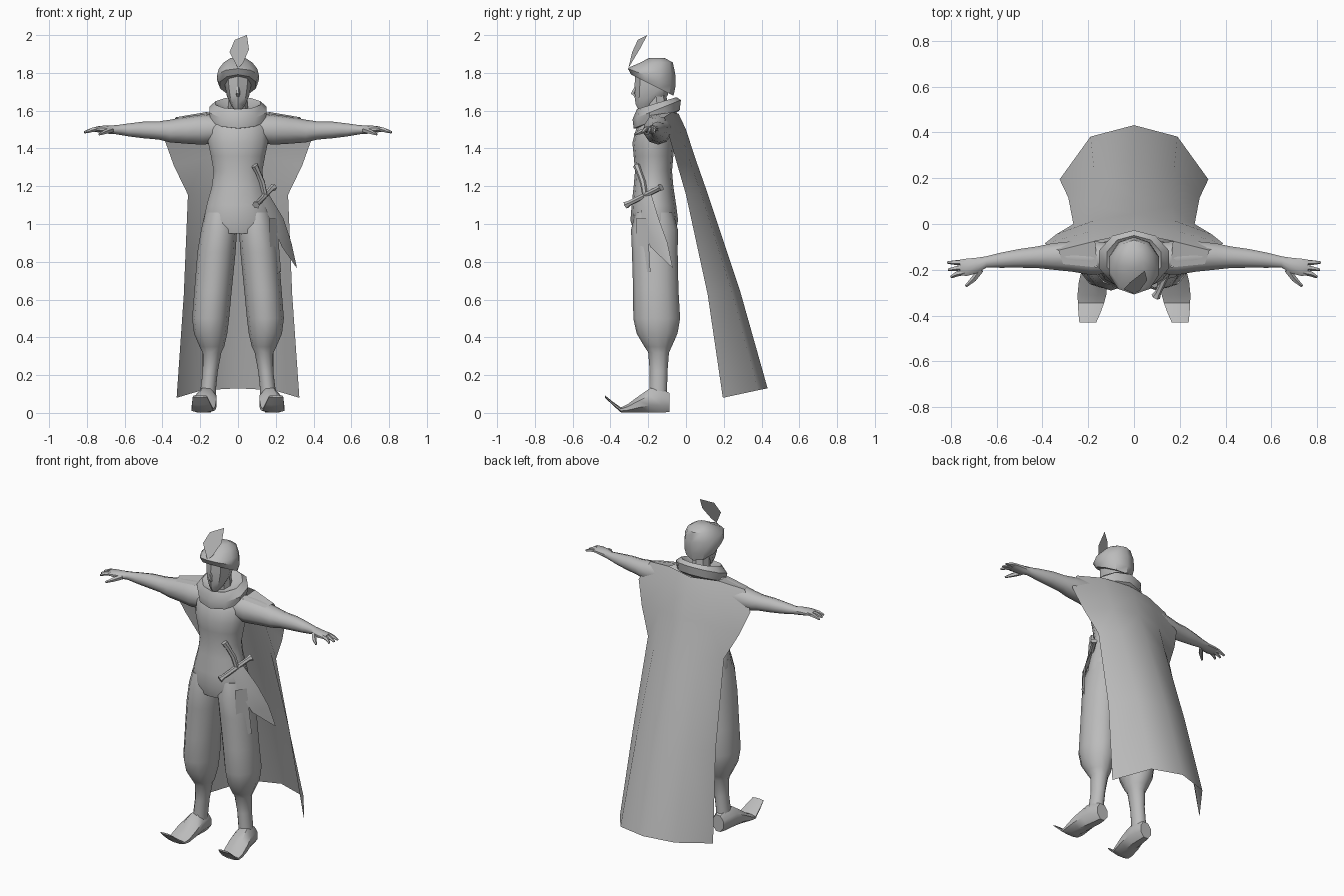
import bpy, bmesh, math
from mathutils import Vector

grey = bpy.data.materials.new("grey")
grey.diffuse_color = (0.5, 0.5, 0.5, 1)


def make(name, verts, faces, mirror=False, angle=40):
    """Build a mesh object, smooth except at sharp edges, optionally mirrored in x."""
    me = bpy.data.meshes.new(name)
    me.from_pydata([tuple(v) for v in verts], [], faces)
    bm = bmesh.new()
    bm.from_mesh(me)
    bmesh.ops.recalc_face_normals(bm, faces=bm.faces)
    bm.to_mesh(me)
    bm.free()
    me.polygons.foreach_set("use_smooth", [True] * len(me.polygons))
    me.set_sharp_from_angle(angle=math.radians(angle))
    me.materials.append(grey)
    ob = bpy.data.objects.new(name, me)
    bpy.context.collection.objects.link(ob)
    if mirror:
        ob.modifiers.new("mirror", "MIRROR").use_axis[0] = True
    return ob


def skin(name, rings, mirror=False, angle=40):
    """Skin closed rings of equal length and cap both ends."""
    n = len(rings[0])
    verts = [v for r in rings for v in r]
    faces = [(i * n + j, i * n + (j + 1) % n, (i + 1) * n + (j + 1) % n, (i + 1) * n + j)
             for i in range(len(rings) - 1) for j in range(n)]
    faces += [tuple(range(n)), tuple(range(len(verts) - n, len(verts)))]
    return make(name, verts, faces, mirror, angle)


def loft(name, axis, data, n=12, mirror=False, angle=40, half=False):
    """Elliptic rings (position, centre a, centre b, radius a, radius b, slope)."""
    rings = []
    for p, ca, cb, ra, rb, *slope in data:
        ring = []
        for j in range(n):
            t = 2 * math.pi * (j + (0.5 if half else 0)) / n + math.pi / 2
            a, b = ca + ra * math.cos(t), cb + rb * math.sin(t)
            s = p + (slope[0] * (b - cb) if slope else 0)
            ring.append({"x": (s, a, b), "y": (a, s, b), "z": (a, b, s)}[axis])
        rings.append(ring)
    return skin(name, rings, mirror, angle)


def tube(name, points, radii, n=6, mirror=False):
    """Tapered tube along a path."""
    pts = [Vector(p) for p in points]
    rings = []
    for i, p in enumerate(pts):
        d = pts[min(i + 1, len(pts) - 1)] - pts[max(i - 1, 0)]
        u = d.cross(Vector((0.3, -0.8, 0.1))).normalized()
        v = d.cross(u).normalized()
        rings.append([p + radii[i] * (u * math.cos(k * math.tau / n) + v * math.sin(k * math.tau / n))
                      for k in range(n)])
    return skin(name, rings, mirror)


# Torso
loft("torso", "z", [
    (0.95, 0, -0.165, 0.17, 0.11), (1.02, 0, -0.168, 0.187, 0.126),
    (1.10, 0, -0.170, 0.170, 0.118), (1.20, 0, -0.172, 0.142, 0.105),
    (1.28, 0, -0.172, 0.132, 0.098), (1.36, 0, -0.172, 0.147, 0.105),
    (1.43, 0, -0.172, 0.162, 0.112), (1.50, 0, -0.160, 0.165, 0.105),
    (1.56, 0, -0.145, 0.150, 0.085), (1.59, 0, -0.140, 0.09, 0.06)], 14)

# Baggy trouser legs narrowing to bare shins
loft("leg", "z", [
    (1.06, 0.095, -0.168, 0.08, 0.10), (0.97, 0.100, -0.167, 0.095, 0.124),
    (0.85, 0.114, -0.165, 0.101, 0.121), (0.65, 0.132, -0.160, 0.099, 0.120),
    (0.50, 0.145, -0.155, 0.098, 0.124), (0.42, 0.145, -0.153, 0.088, 0.108),
    (0.35, 0.138, -0.148, 0.065, 0.072), (0.32, 0.138, -0.145, 0.050, 0.055),
    (0.22, 0.147, -0.145, 0.040, 0.047), (0.13, 0.157, -0.147, 0.041, 0.047),
    (0.05, 0.160, -0.147, 0.040, 0.047)], 12, True)

# Curled pointed shoes
loft("shoe", "y", [
    (-0.088, 0.162, 0.055, 0.040, 0.055), (-0.13, 0.165, 0.065, 0.053, 0.068),
    (-0.19, 0.170, 0.067, 0.060, 0.069), (-0.25, 0.178, 0.046, 0.068, 0.047),
    (-0.31, 0.184, 0.023, 0.068, 0.024), (-0.345, 0.188, 0.016, 0.062, 0.014),
    (-0.39, 0.195, 0.052, 0.052, 0.010), (-0.43, 0.202, 0.088, 0.040, 0.006)], 8, True, 40, True)

# Arms with hands
loft("arm", "x", [
    (0.10, -0.150, 1.505, 0.070, 0.075), (0.19, -0.148, 1.500, 0.078, 0.080),
    (0.27, -0.142, 1.497, 0.070, 0.072), (0.36, -0.142, 1.492, 0.060, 0.060),
    (0.42, -0.145, 1.495, 0.050, 0.048), (0.50, -0.150, 1.498, 0.043, 0.044),
    (0.58, -0.158, 1.498, 0.035, 0.034), (0.645, -0.166, 1.499, 0.026, 0.024),
    (0.69, -0.182, 1.500, 0.036, 0.022), (0.735, -0.190, 1.502, 0.040, 0.017),
    (0.76, -0.188, 1.500, 0.034, 0.013)], 10, True)
for i, (y, tip) in enumerate([(-0.168, 0.815), (-0.188, 0.812), (-0.208, 0.80)]):
    tube(f"finger_{i + 1}", [(0.735, y, 1.503), (0.775, y - 0.005 * i, 1.498), (tip, y - 0.012 * i, 1.485)],
         [0.013, 0.012, 0.006], 5, True)
tube("thumb", [(0.67, -0.20, 1.497), (0.70, -0.24, 1.488), (0.735, -0.272, 1.474)],
     [0.015, 0.013, 0.006], 5, True)

# Neck, head and nose
loft("neck", "z", [(1.54, 0, -0.145, 0.055, 0.055), (1.70, 0, -0.16, 0.05, 0.055)], 8)
loft("head", "z", [
    (1.605, 0, -0.228, 0.020, 0.024), (1.635, 0, -0.205, 0.040, 0.062),
    (1.68, 0, -0.185, 0.060, 0.088), (1.74, 0, -0.178, 0.070, 0.094),
    (1.80, 0, -0.178, 0.070, 0.090)], 8)
tube("nose", [(0, -0.262, 1.735), (0, -0.28, 1.69), (0, -0.262, 1.675)], [0.006, 0.012, 0.008], 4)

# Puffy turban, tilted up at the front
loft("turban", "z", [
    (1.735, 0, -0.172, 0.075, 0.085, -0.5), (1.735, 0, -0.178, 0.100, 0.112, -0.5),
    (1.775, 0, -0.182, 0.116, 0.126, -0.38), (1.815, 0, -0.175, 0.108, 0.118, -0.15),
    (1.855, 0, -0.155, 0.080, 0.085, 0.0), (1.88, 0, -0.155, 0.040, 0.040, 0.0)], 10)

# Flat feather on the turban
make("feather", [(0, -0.305, 1.825), (-0.045, -0.285, 1.91), (-0.017, -0.255, 1.975),
                 (0.047, -0.205, 2.0), (0.058, -0.245, 1.925), (0.026, -0.29, 1.85)],
     [(0, 1, 2, 3, 4, 5)])

# Thick rolled collar
loft("collar", "z", [
    (1.535, 0, -0.155, 0.080, 0.080, 0.4), (1.555, 0, -0.155, 0.150, 0.122, 0.4),
    (1.605, 0, -0.155, 0.160, 0.128, 0.4), (1.640, 0, -0.155, 0.125, 0.105, 0.3),
    (1.615, 0, -0.155, 0.070, 0.065, 0.3)], 10)

# Cape: each row runs from the spine to the outer edge
rows = [
    [(0, -0.040, 1.585), (0.17, -0.075, 1.592), (0.33, -0.115, 1.565)],
    [(0, 0.000, 1.50), (0.18, -0.030, 1.49), (0.39, -0.085, 1.45)],
    [(0, 0.045, 1.36), (0.175, 0.015, 1.35), (0.34, -0.045, 1.31)],
    [(0, 0.115, 1.16), (0.165, 0.080, 1.16), (0.265, 0.000, 1.155)],
    [(0, 0.285, 0.65), (0.175, 0.240, 0.65), (0.287, 0.115, 0.625)],
    [(0, 0.432, 0.13), (0.19, 0.382, 0.12), (0.325, 0.195, 0.08)]]
make("cape", [v for r in rows for v in r],
     [(3 * i + j, 3 * i + j + 1, 3 * i + j + 4, 3 * i + j + 3) for i in range(5) for j in range(2)], True, 50)
# Shoulder flap of the cape, wrapping over the top of the arm
make("cape_shoulder", [(0.17, -0.075, 1.592), (0.33, -0.115, 1.565), (0.31, -0.175, 1.555), (0.16, -0.19, 1.575)],
     [(0, 1, 2, 3)], True)

# Sash end hanging at the hip
make("sash_end", [(0.165, -0.265, 1.03), (0.205, -0.205, 1.03), (0.228, -0.188, 0.745), (0.172, -0.258, 0.745)],
     [(0, 1, 2, 3)])

# Curved sword: blade sections from guard to tip
left = [(0.125, -0.245, 1.13), (0.180, -0.232, 1.00), (0.232, -0.190, 0.88), (0.307, -0.076, 0.772)]
right = [(0.162, -0.185, 1.16), (0.240, -0.145, 1.03), (0.283, -0.098, 0.90), (0.312, -0.070, 0.768)]
out = Vector((0.8, -0.6, 0.1)) * 0.012
blade = []
for i, (a, b) in enumerate(zip(left, right)):
    a, b = Vector(a), Vector(b)
    bulge = out * (1 - 0.28 * i)
    blade.append([a, (a + b) / 2 + bulge, b, (a + b) / 2 - bulge])
skin("sword_blade", blade, False, 25)
tube("sword_guard", [(0.095, -0.318, 1.10), (0.105, -0.30, 1.11), (0.175, -0.15, 1.185), (0.188, -0.132, 1.195)],
     [0.021, 0.014, 0.014, 0.021])
tube("sword_grip", [(0.145, -0.215, 1.14), (0.128, -0.228, 1.22), (0.105, -0.248, 1.275), (0.088, -0.262, 1.31)],
     [0.014, 0.016, 0.015, 0.019])
